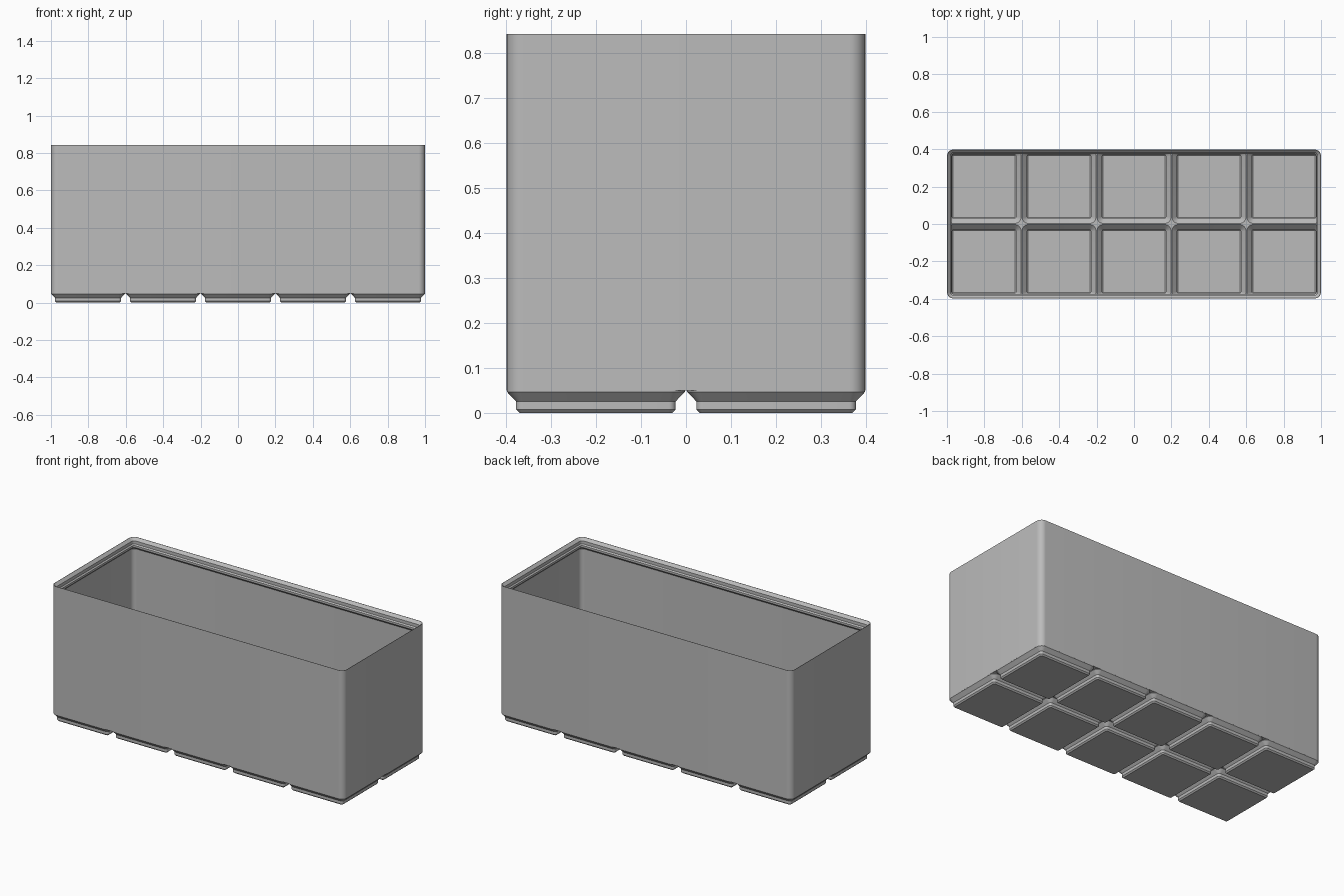
import bpy, bmesh, math

old = bpy.data.objects.get("Cube")
if old:
    bpy.data.objects.remove(old, do_unlink=True)

COLUMNS, ROWS, PITCH = 5, 2, 0.4009
CELL = 0.198          # half width of one foot
HALF_X, HALF_Y = 1.0, 0.3986
RADIUS, WALL, TOP = 0.0358, 0.0095, 0.842
FLOOR_TOP = 0.056

grey = bpy.data.materials.new("plain grey")
grey.use_nodes = True
grey.diffuse_color = (0.5, 0.5, 0.5, 1)
grey.node_tree.nodes["Principled BSDF"].inputs["Base Color"].default_value = (0.5, 0.5, 0.5, 1)


def rounded_rect(hx, hy, r, steps=8):
    """Corner arcs of a rounded rectangle, counter-clockwise."""
    points = []
    for quarter, (sx, sy) in enumerate([(1, 1), (-1, 1), (-1, -1), (1, -1)]):
        for i in range(steps + 1):
            a = math.pi / 2 * (quarter + i / steps)
            points.append((sx * (hx - r) + r * math.cos(a), sy * (hy - r) + r * math.sin(a)))
    return points


def loft(bm, centre, hx, hy, profile):
    """Closed solid through rounded rectangles given as (inset, height)."""
    rings = []
    for inset, z in profile:
        outline = rounded_rect(hx - inset, hy - inset, RADIUS - inset)
        rings.append([bm.verts.new((centre[0] + x, centre[1] + y, z)) for x, y in outline])
    n = len(rings[0])
    for low, high in zip(rings, rings[1:]):
        for i in range(n):
            j = (i + 1) % n
            bm.faces.new((low[i], low[j], high[j], high[i]))
    bm.faces.new(rings[0][::-1])
    bm.faces.new(rings[-1])


def solid(name, centres, hx, hy, profile):
    bm = bmesh.new()
    for centre in centres:
        loft(bm, centre, hx, hy, profile)
    mesh = bpy.data.meshes.new(name)
    bm.to_mesh(mesh)
    bm.free()
    mesh.materials.append(grey)
    obj = bpy.data.objects.new(name, mesh)
    bpy.context.collection.objects.link(obj)
    return obj


def combine(target, tool, operation):
    """Apply a boolean and discard the helper."""
    tool.hide_render = True
    mod = target.modifiers.new(operation, 'BOOLEAN')
    mod.operation, mod.solver, mod.object = operation, 'EXACT', tool
    bpy.context.view_layer.objects.active = target
    bpy.ops.object.modifier_apply(modifier=mod.name)
    bpy.data.objects.remove(tool, do_unlink=True)


cells = [((c - (COLUMNS - 1) / 2) * PITCH, (r - (ROWS - 1) / 2) * PITCH)
         for c in range(COLUMNS) for r in range(ROWS)]
middle = [(0, 0)]

# Outer block with a grid of stepped feet
bin_body = solid("storage_bin", middle, HALF_X, HALF_Y, [(0, 0.0495), (0, TOP)])
feet = solid("feet", cells, CELL, CELL,
             [(0.0282, 0), (0.0205, 0.0077), (0.0205, 0.0255), (0, 0.047), (0, 0.053)])
combine(bin_body, feet, 'UNION')

# Hollows inside the feet, kept within the outer walls
hollows = solid("foot_hollows", cells, CELL, CELL,
                [(0.0313, 0.0075), (0.028, 0.0107), (0.028, 0.028),
                 (0, FLOOR_TOP), (0, FLOOR_TOP + 0.002)])
limit = solid("hollow_limit", middle, HALF_X, HALF_Y,
              [(WALL + 0.0002, -0.1), (WALL + 0.0002, 0.2)])
combine(hollows, limit, 'INTERSECT')
combine(bin_body, hollows, 'DIFFERENCE')

# Main cavity with the stepped stacking lip at the rim
cavity = solid("cavity", middle, HALF_X, HALF_Y,
               [(WALL, FLOOR_TOP), (WALL, 0.773), (0.025, 0.788), (0.025, 0.8),
                (0.018, 0.807), (0.018, 0.826), (0.002, TOP), (0.002, TOP + 0.02)])
combine(bin_body, cavity, 'DIFFERENCE')

# Smooth the rounded corners, keep the edges crisp
bpy.ops.object.select_all(action='DESELECT')
bin_body.select_set(True)
bpy.context.view_layer.objects.active = bin_body
bpy.ops.object.shade_smooth_by_angle(angle=math.radians(30))
